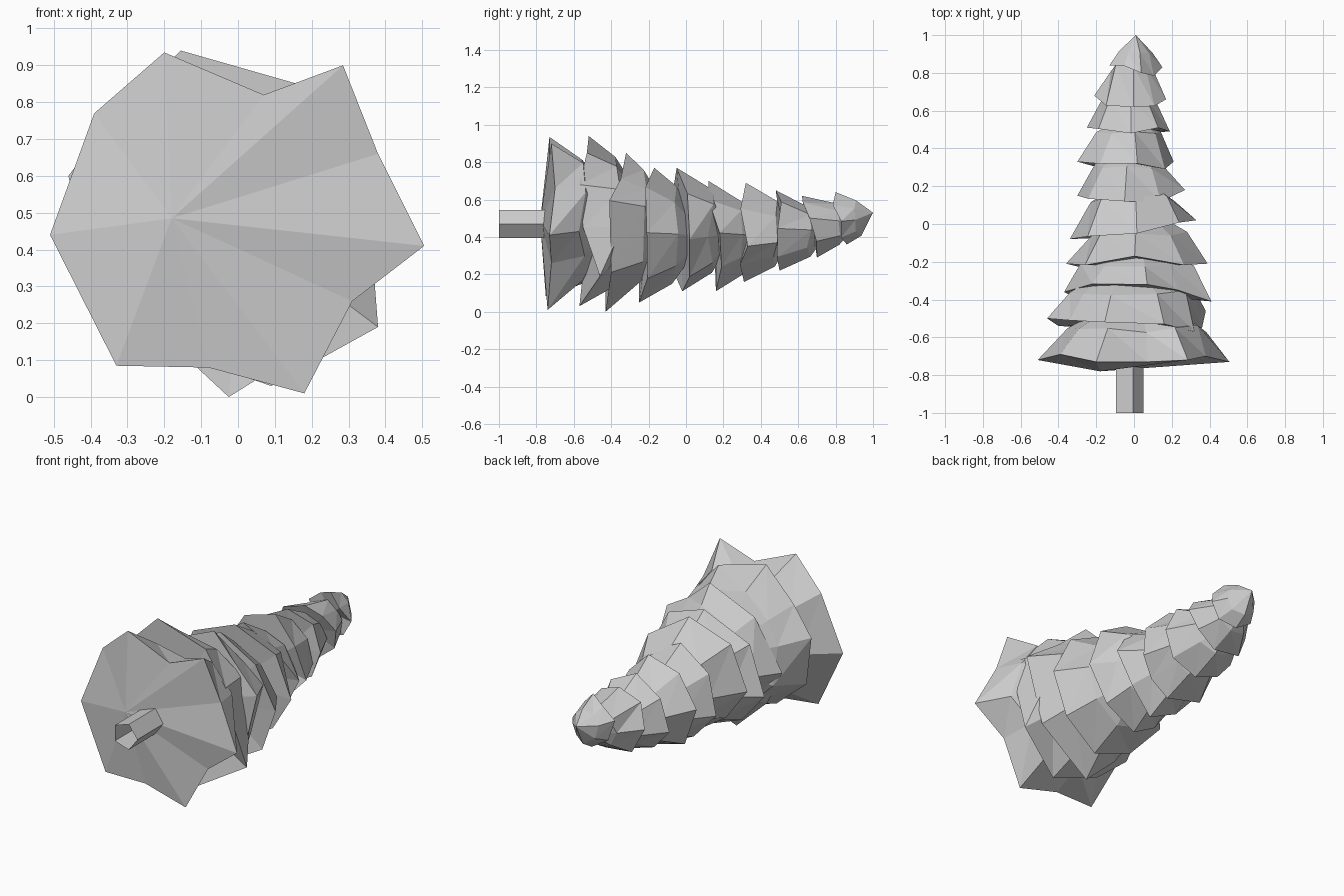
import bpy, bmesh, math, random
from mathutils import Vector

if "Cube" in bpy.data.objects:
    bpy.data.objects.remove(bpy.data.objects["Cube"])

random.seed(11)


def add_mesh(name, rings, bottom=None, tip=None):
    """Loft closed rings of points, with optional fans to a bottom and a tip point."""
    bm = bmesh.new()
    loops = [[bm.verts.new(p) for p in ring] for ring in rings]
    n = len(loops[0])
    for a, b in zip(loops, loops[1:]):
        for i in range(n):
            j = (i + 1) % n
            bm.faces.new((a[i], a[j], b[j]))
            bm.faces.new((a[i], b[j], b[i]))
    for point, ring in ((bottom, loops[0]), (tip, loops[-1])):
        if point is not None:
            v = bm.verts.new(point)
            for i in range(n):
                bm.faces.new((ring[i], ring[(i + 1) % n], v))
    bmesh.ops.recalc_face_normals(bm, faces=bm.faces)
    me = bpy.data.meshes.new(name)
    bm.to_mesh(me)
    bm.free()
    ob = bpy.data.objects.new(name, me)
    bpy.context.collection.objects.link(ob)
    return ob


def add_tier(name, rim, ratio, rise, bottom=None, tip=None):
    """Jagged skirt: rim, narrower shoulder ring, hidden or visible tip."""
    mid = sum(rim, Vector()) / len(rim)
    mean_r = sum((p - mid).length for p in rim) / len(rim)
    shoulder = []
    for p in rim:
        d = p - mid
        d.y = 0
        r = ratio * (0.4 * d.length + 0.6 * mean_r) * random.uniform(0.94, 1.06)
        q = mid + d.normalized() * r
        q.y = mid.y + rise + random.uniform(-0.02, 0.02)
        shoulder.append(q)
    add_mesh(name, [rim, shoulder], bottom or mid + Vector((0, 0.01, 0)),
             tip or mid + Vector((0, rise + 0.45 * mean_r, 0)))


# Trunk: five-sided open tube
ring = [(-0.03 + 0.08 * math.cos(i * math.tau / 5), 0.47 + 0.078 * math.sin(i * math.tau / 5))
        for i in range(5)]
add_mesh("trunk", [[(x, y, z) for x, z in ring] for y in (-1, -0.73)])

# Two lowest tiers: irregular outlines (x, y, z)
base = [(-.20, -.73, .935), (-.39, -.69, .77), (-.51, -.72, .44), (-.33, -.75, .085),
        (-.08, -.74, .08), (.18, -.74, .01), (.31, -.72, .26), (.505, -.73, .41),
        (.38, -.70, .66), (.285, -.72, .90), (.07, -.73, .82)]
add_tier("branches_1", [Vector(p) for p in base], 0.76, 0.17, Vector((-.18, -.78, .485)))
second = [(-.155, -.52, .94), (-.34, -.51, .76), (-.46, -.50, .60), (-.40, -.54, .30),
          (-.20, -.55, .13), (.09, -.57, .03), (.38, -.46, .19), (.36, -.55, .45),
          (.32, -.57, .68), (.16, -.53, .85)]
add_tier("branches_2", [Vector(p) for p in second], 0.78, 0.17)

# Upper tiers: right (x, y), top (z, y), left (x, y), bottom (z, y)
tiers = [
    ((.41, -.41), (.85, -.32), (-.37, -.36), (.00, -.43)),
    ((.39, -.21), (.77, -.17), (-.36, -.21), (.05, -.25)),
    ((.33, .02), (.77, -.05), (-.34, -.08), (.11, -.02)),
    ((.27, .18), (.70, .12), (-.30, .15), (.11, .16)),
    ((.21, .33), (.69, .32), (-.30, .33), (.16, .31)),
    ((.19, .49), (.65, .48), (-.25, .51), (.22, .50)),
    ((.17, .66), (.62, .62), (-.21, .68), (.29, .70)),
    ((.15, .83), (.64, .80), (-.13, .84), (.36, .86)),
]
for k, (right, top, left, low) in enumerate(tiers):
    cx, cz = (right[0] + left[0]) / 2, (top[0] + low[0]) / 2
    size = (right[0] - left[0]) / 2
    side = [random.uniform(-0.3, 0.3) * size for _ in range(4)]
    if k == 0:
        side = [0.17, 0.05, 0.0, -0.045]
    main = [Vector((right[0], right[1], cz + side[0])), Vector((cx + side[1], top[1], top[0])),
            Vector((left[0], left[1], cz + side[2])), Vector((cx + side[3], low[1], low[0]))]
    centre = Vector((cx, 0, cz))
    rim = []
    for i, p in enumerate(main):
        q = main[(i + 1) % 4]
        d = (p + q) / 2 - centre
        y = d.y + random.uniform(-0.035, 0.025)
        d.y = 0
        d = d.normalized() * size * random.uniform(0.84, 1.02)
        rim += [p, Vector((cx + d.x, y, cz + d.z))]
    last = k == len(tiers) - 1
    add_tier(f"branches_{k + 3}", rim, 0.66 if last else 0.74 - 0.022 * k,
             0.09 if last else 0.16, None, Vector((.01, 1, .53)) if last else None)
